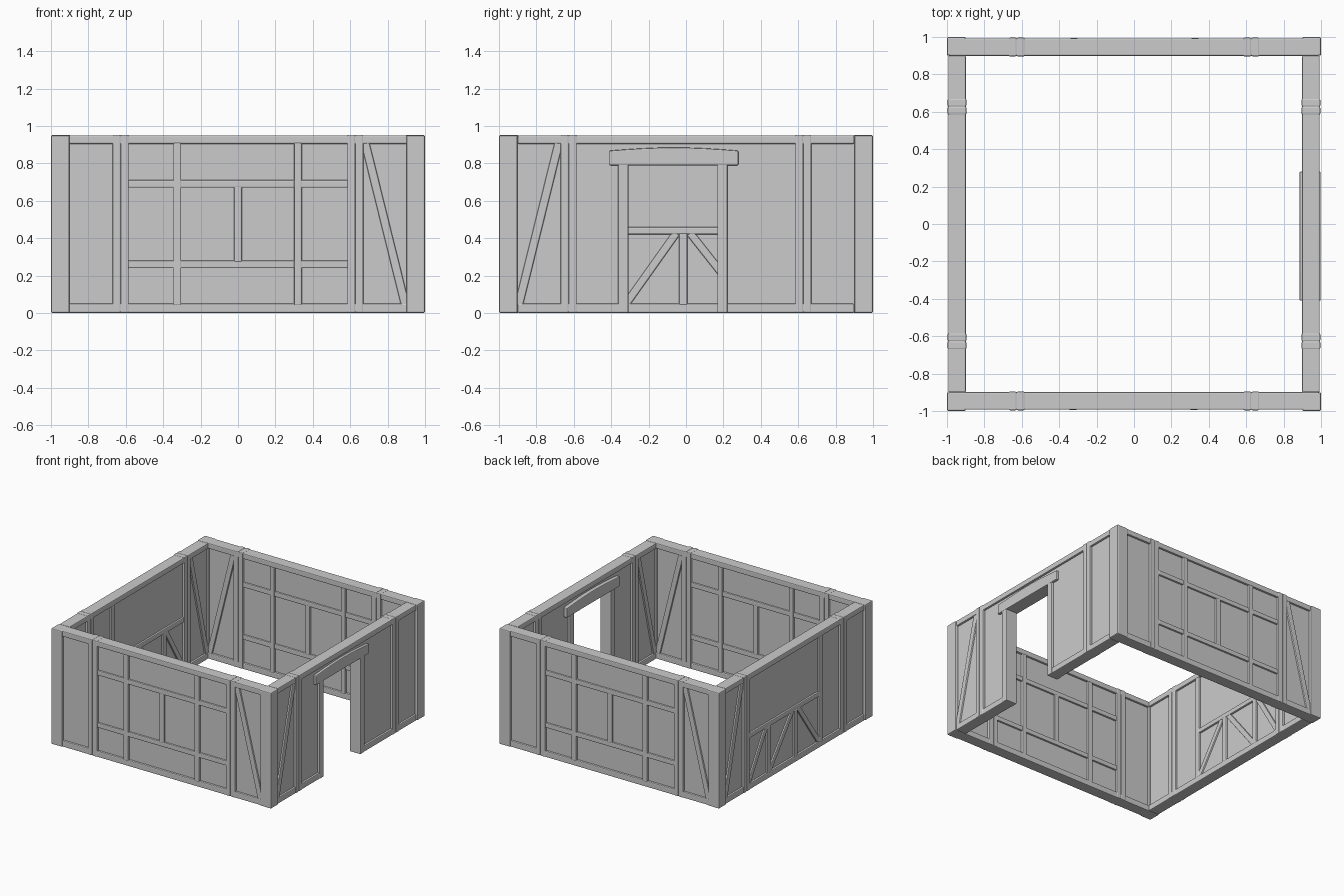
import bpy, bmesh, math
from mathutils import Matrix, Vector

cube = bpy.data.objects.get("Cube")
if cube:
    bpy.data.objects.remove(cube, do_unlink=True)

grey = bpy.data.materials.new("plain grey")
grey.use_nodes = True
colour = (0.6, 0.6, 0.6, 1)
grey.diffuse_color = colour
grey.node_tree.nodes["Principled BSDF"].inputs["Base Color"].default_value = colour

LINE = 0.946      # distance of each wall's centre plane from the middle
THICK = 0.094     # depth of ordinary timbers
TOP, SILL, HEAD = 0.95, 0.05, 0.905


def finish(name, bm, turn, bevel):
    """Turn a mesh built on the front wall onto its own wall."""
    bmesh.ops.transform(bm, matrix=Matrix.Rotation(turn, 4, 'Z'), verts=bm.verts)
    mesh = bpy.data.meshes.new(name)
    bm.to_mesh(mesh)
    bm.free()
    mesh.materials.append(grey)
    ob = bpy.data.objects.new(name, mesh)
    bpy.context.collection.objects.link(ob)
    if bevel:
        mod = ob.modifiers.new("soft edges", 'BEVEL')
        mod.width = bevel
        mod.segments = 2
        mod.limit_method = 'ANGLE'
    return ob


class Wall:
    def __init__(self, name, turn):
        self.name, self.turn = name, math.radians(turn)

    def beam(self, part, start, end, width, depth=THICK, bevel=0.007):
        """Timber between two points (along wall, height)."""
        a, b = Vector((start[0], -LINE, start[1])), Vector((end[0], -LINE, end[1]))
        run = b - a
        bm = bmesh.new()
        bmesh.ops.create_cube(bm, size=1)
        place = (Matrix.Translation((a + b) / 2)
                 @ Matrix.Rotation(-math.atan2(run.z, run.x), 4, 'Y')
                 @ Matrix.Diagonal((run.length, depth, width, 1)))
        bmesh.ops.transform(bm, matrix=place, verts=bm.verts)
        return finish(f"{self.name}_{part}", bm, self.turn, bevel)

    def post(self, part, u, z0, z1, width, depth=THICK):
        return self.beam(part, (u, z0), (u, z1), width, depth)

    def rail(self, part, u0, u1, z0, z1, depth=THICK):
        z = (z0 + z1) / 2
        return self.beam(part, (u0, z), (u1, z), z1 - z0, depth)

    def panel(self, part, u0, u1, z0, z1):
        z = (z0 + z1) / 2
        return self.beam(part, (u0, z), (u1, z), z1 - z0, 0.062, 0)

    def frame(self, brace_side, half_length, door=None):
        """Plates, sill, paired posts and one braced end bay."""
        self.rail("top_plate", -half_length, half_length, HEAD, TOP)
        gaps = [(-half_length, half_length)]
        if door:
            gaps = [(-half_length, door[0]), (door[1], half_length)]
        for i, (u0, u1) in enumerate(gaps):
            self.rail(f"sill_{i}", u0, u1, 0, SILL)
            self.panel(f"panel_{i}", u0, u1, 0.02, 0.93)
        for s in (-1, 1):
            side = "a" if s < 0 else "b"
            self.post(f"paired_post_outer_{side}", s * 0.649, 0, TOP + 0.003, 0.043, 0.1)
            self.post(f"paired_post_inner_{side}", s * 0.606, 0, TOP + 0.003, 0.043, 0.1)
        s = brace_side
        self.beam("end_brace", (s * 0.68, 0.91), (s * 0.895, 0.04), 0.045, 0.088)


# Front and back walls: gridded middle bay
for name, turn in (("front", 0), ("back", 180)):
    wall = Wall(name, turn)
    wall.frame(1, 0.99)
    for label, z in (("lower", 0.24), ("upper", 0.67)):
        wall.rail(f"{label}_rail", -0.59, 0.59, z, z + 0.04, 0.09)
    for label, u in (("a", -0.325), ("b", 0.32)):
        wall.post(f"grid_post_{label}", u, 0.04, 0.91, 0.042, 0.098)
    wall.post("short_post", 0, 0.27, 0.68, 0.042, 0.09)

# Doorway wall
wall = Wall("right", 90)
wall.frame(-1, 0.9, door=(-0.34, 0.2))
wall.panel("panel_over_door", -0.34, 0.2, 0.82, 0.93)
for label, u in (("a", -0.335), ("b", 0.195)):
    wall.post(f"door_jamb_{label}", u, 0, 0.8, 0.055, 0.1)

# Slightly arched door lintel
bm = bmesh.new()
outline = [(-0.41, 0.79), (0.28, 0.79)]
for i in range(9):
    t = i / 8
    outline.append((0.28 - 0.69 * t, 0.868 + 0.017 * math.sin(math.pi * t)))
face = bm.faces.new([bm.verts.new((u, -LINE - 0.052, z)) for u, z in outline])
ext = bmesh.ops.extrude_face_region(bm, geom=[face])
bmesh.ops.translate(bm, vec=(0, 0.113, 0),
                    verts=[v for v in ext["geom"] if isinstance(v, bmesh.types.BMVert)])
bmesh.ops.recalc_face_normals(bm, faces=bm.faces)
finish("door_lintel", bm, wall.turn, 0.006)

# Braced wall opposite the doorway
wall = Wall("left", 270)
wall.frame(-1, 0.9)
wall.rail("middle_rail", -0.59, 0.35, 0.42, 0.46, 0.092)
wall.post("long_post", 0.335, 0.04, 0.91, 0.045)
wall.post("quarter_post", -0.335, 0.04, 0.43, 0.045)
wall.post("centre_post", 0.015, 0.04, 0.43, 0.045)
for label, top, foot in (("a", 0.05, 0.32), ("b", -0.02, -0.32), ("c", -0.36, -0.59)):
    wall.beam(f"low_brace_{label}", (top, 0.43), (foot, 0.05), 0.042, 0.086)

# Corner posts
for x in (-1, 1):
    for y in (-1, 1):
        bm = bmesh.new()
        bmesh.ops.create_cube(bm, size=1)
        bmesh.ops.transform(bm, verts=bm.verts, matrix=Matrix.Translation(
            (x * 0.95, y * 0.95, TOP / 2)) @ Matrix.Diagonal((0.1, 0.1, TOP, 1)))
        name = ("front" if y < 0 else "back") + ("_left" if x > 0 else "_right")
        finish(f"{name}_corner_post", bm, 0, 0.008)
